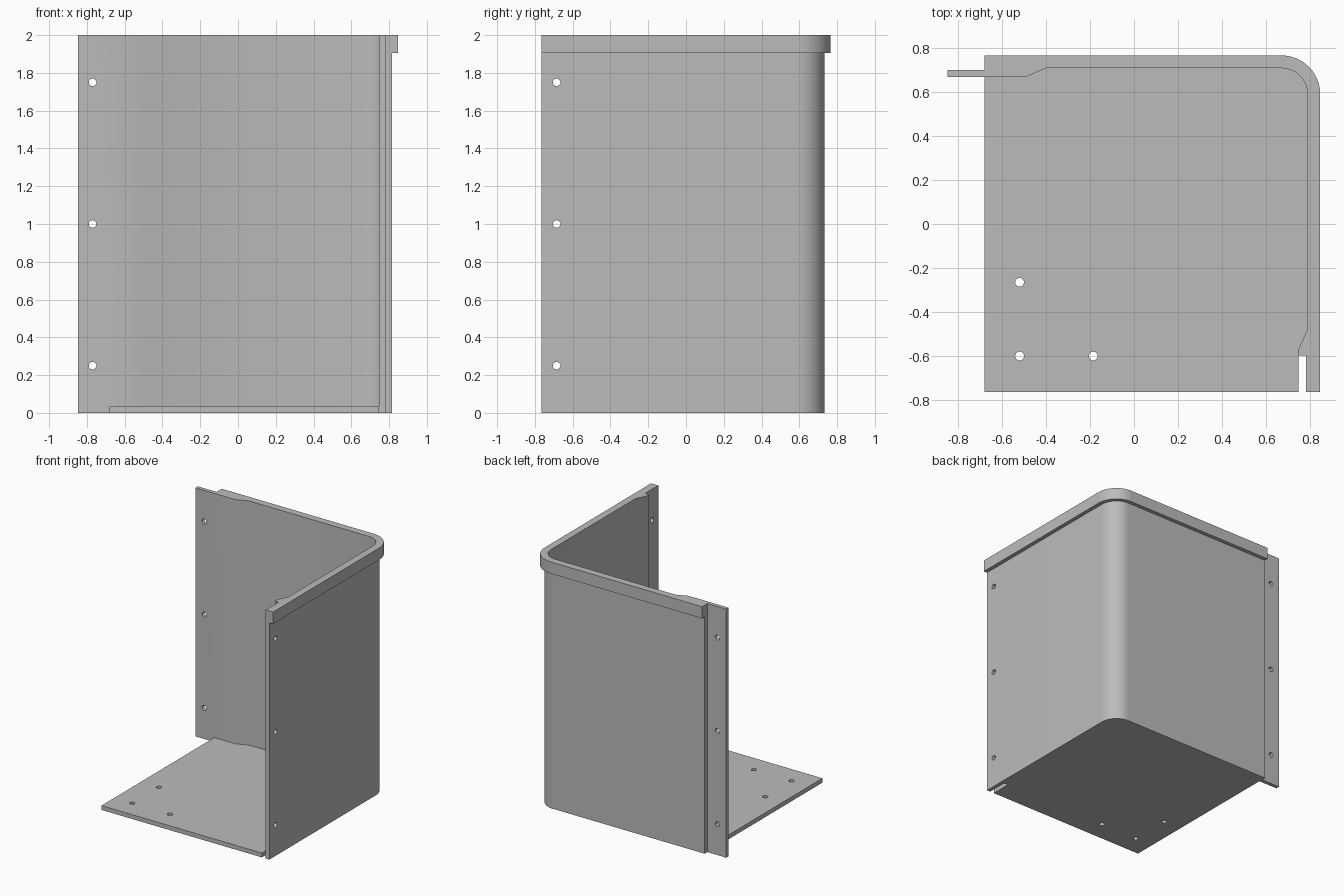
import bpy, bmesh, math
from mathutils import Matrix

cube = bpy.data.objects.get("Cube")
if cube:
    bpy.data.objects.remove(cube, do_unlink=True)

grey = bpy.data.materials.new("plain grey")
grey.use_nodes = True
colour = (0.5, 0.5, 0.5, 1)
grey.diffuse_color = colour
grey.node_tree.nodes["Principled BSDF"].inputs["Base Color"].default_value = colour

HEIGHT, FRONT, END = 2.0, -0.764, -0.68
CORNER = (0.67, 0.59)          # centre of the rounded corner


def arc(radius, steps=24):
    """Quarter turn from the left wall to the back wall."""
    angles = [math.pi / 2 * i / steps for i in range(steps + 1)]
    return [(CORNER[0] + radius * math.cos(a), CORNER[1] + radius * math.sin(a)) for a in angles]


def prism(name, outline, low, high):
    bm = bmesh.new()
    face = bm.faces.new([bm.verts.new((x, y, low)) for x, y in outline])
    made = bmesh.ops.extrude_face_region(bm, geom=[face])["geom"]
    bmesh.ops.translate(bm, vec=(0, 0, high - low),
                        verts=[v for v in made if isinstance(v, bmesh.types.BMVert)])
    bmesh.ops.recalc_face_normals(bm, faces=bm.faces)
    return add(name, bm)


def add(name, bm):
    mesh = bpy.data.meshes.new(name)
    bm.to_mesh(mesh)
    bm.free()
    mesh.materials.append(grey)
    ob = bpy.data.objects.new(name, mesh)
    bpy.context.collection.objects.link(ob)
    return ob


def combine(body, other, operation):
    """Apply a boolean and discard the second solid."""
    bpy.context.view_layer.objects.active = body
    mod = body.modifiers.new("boolean", "BOOLEAN")
    mod.operation, mod.solver, mod.object = operation, "EXACT", other
    bpy.ops.object.modifier_apply(modifier=mod.name)
    bpy.data.objects.remove(other, do_unlink=True)


OUTER, INNER, LIP = 0.144, 0.118, 0.176

# Two walls in one bent sheet, with stepped joining flanges at the ends
wall = [(CORNER[0] + OUTER, FRONT)] + arc(OUTER)
wall += [(END, CORNER[1] + OUTER), (END, 0.70), (-0.847, 0.70), (-0.847, 0.669),
         (-0.49, 0.669), (-0.40, CORNER[1] + INNER)]
wall += arc(INNER)[::-1]
wall += [(CORNER[0] + INNER, -0.48), (0.747, -0.57), (0.747, -0.597), (0.782, -0.597), (0.782, FRONT)]
shell = prism("corner_enclosure", wall, 0, HEIGHT)

# Raised lip around the top
lip = [(CORNER[0] + LIP, FRONT)] + arc(LIP) + [(END, CORNER[1] + LIP)]
lip += [(END, CORNER[1] + 0.13)] + arc(0.13)[::-1] + [(CORNER[0] + 0.13, FRONT)]
combine(shell, prism("top_lip", lip, 1.905, HEIGHT), "UNION")

# Floor, notched beside the front flange
floor = [(END, FRONT), (0.747, FRONT), (0.747, -0.597), (CORNER[0] + 0.13, -0.597)]
floor += arc(0.13) + [(END, CORNER[1] + 0.13)]
combine(shell, prism("floor", floor, 0, 0.035), "UNION")

# Screw holes through the flanges and the floor
drills = bmesh.new()


def drill(centre, turn):
    place = Matrix.Translation(centre) @ turn
    bmesh.ops.create_cone(drills, cap_ends=True, segments=24, radius1=0.02, radius2=0.02,
                          depth=0.12, matrix=place)


quarter = math.pi / 2
for z in (0.25, 1.0, 1.75):
    drill((-0.77, 0.685, z), Matrix.Rotation(quarter, 4, "X"))
    drill((0.80, -0.685, z), Matrix.Rotation(quarter, 4, "Y"))
for x, y in ((-0.52, -0.265), (-0.52, -0.6), (-0.185, -0.6)):
    drill((x, y, 0.02), Matrix.Identity(4))
combine(shell, add("hole_cutter", drills), "DIFFERENCE")

# Smooth bends, sharp edges
bpy.ops.object.select_all(action="DESELECT")
shell.select_set(True)
bpy.context.view_layer.objects.active = shell
bpy.ops.object.shade_smooth_by_angle(angle=math.radians(30))
